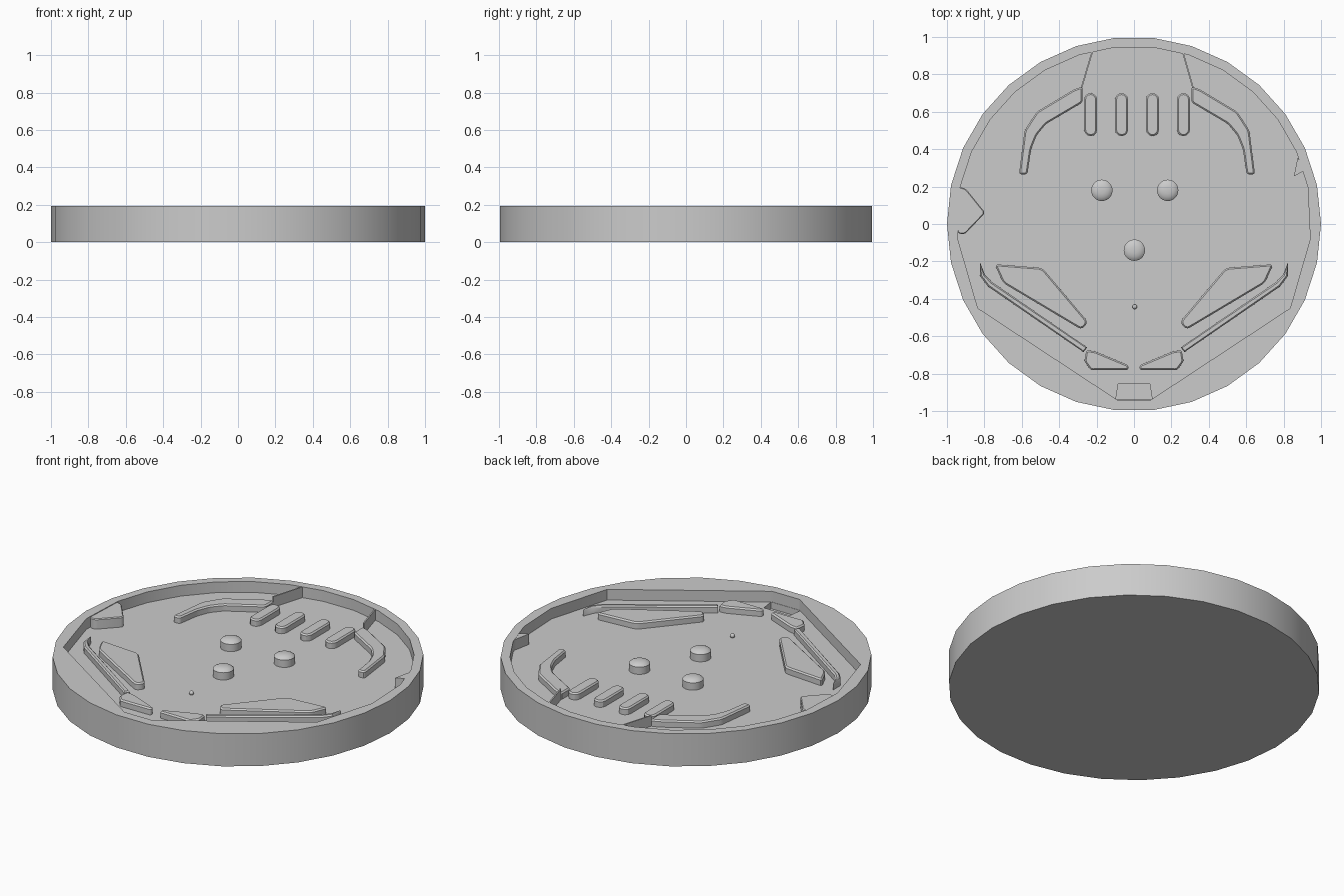
import bpy, bmesh, math

if "Cube" in bpy.data.objects:
    bpy.data.objects.remove(bpy.data.objects["Cube"])

FLOOR, RIM = 0.13, 0.194


def link(name, bm, smooth=True):
    bmesh.ops.recalc_face_normals(bm, faces=bm.faces[:])
    me = bpy.data.meshes.new(name)
    bm.to_mesh(me)
    bm.free()
    ob = bpy.data.objects.new(name, me)
    bpy.context.collection.objects.link(ob)
    if smooth:
        bpy.ops.object.select_all(action='DESELECT')
        ob.select_set(True)
        bpy.context.view_layer.objects.active = ob
        bpy.ops.object.shade_smooth_by_angle(angle=math.radians(30))
    return ob


def prism(name, pts, z0, z1, chamfer=0.0, radius=0.0, smooth=True):
    """Extruded outline with optional rounded corners and chamfered top."""
    bm = bmesh.new()
    bm.faces.new([bm.verts.new((x, y, z0)) for x, y in pts])
    if radius:
        bmesh.ops.bevel(bm, geom=bm.verts[:], offset=radius, segments=3,
                        profile=0.5, affect='VERTICES', clamp_overlap=True)
    bm.faces.ensure_lookup_table()
    base = bm.faces[0]
    base.normal_update()
    if base.normal.z < 0:
        base.normal_flip()
    ext = bmesh.ops.extrude_face_region(bm, geom=[base], use_keep_orig=True)
    for v in [g for g in ext['geom'] if isinstance(g, bmesh.types.BMVert)]:
        v.co.z = z1 - chamfer
    bm.normal_update()
    bmesh.ops.recalc_face_normals(bm, faces=bm.faces[:])
    if chamfer:
        top = max(bm.faces, key=lambda f: f.calc_center_median().z)
        bmesh.ops.inset_region(bm, faces=[top], thickness=chamfer)
        for v in top.verts:
            v.co.z = z1
    return link(name, bm, smooth)


def cut(target, cutter):
    mod = target.modifiers.new("cut", 'BOOLEAN')
    mod.operation, mod.object, mod.solver = 'DIFFERENCE', cutter, 'EXACT'
    bpy.context.view_layer.objects.active = target
    bpy.ops.object.modifier_apply(modifier=mod.name)
    bpy.data.objects.remove(cutter)


def ring(r, a0=0, a1=348):
    return [(r * math.cos(math.radians(a)), r * math.sin(math.radians(a)))
            for a in range(a0, a1 + 1, 12)]


def mirror(pts, shift=0.0):
    return [(shift - x, y) for x, y in pts]


# Round tray, hollowed by an arch-shaped pocket and a drain
tray = prism("tray", ring(1.0), 0, RIM, smooth=False)
pocket = ([(0.835, -0.45), (0.942, -0.08)] + ring(0.95, 12, 168)
          + [(-0.942, -0.08), (-0.835, -0.45), (-0.09, -0.94), (0.09, -0.94)])
cut(tray, prism("pocket_cutter", pocket, FLOOR, 0.4, smooth=False))
drain = [(-0.085, -0.855), (0.085, -0.855), (0.097, -0.938), (-0.097, -0.938)]
cut(tray, prism("drain_cutter", drain, FLOOR - 0.04, 0.4, smooth=False))
tray.select_set(True)
bpy.context.view_layer.objects.active = tray
bpy.ops.object.shade_smooth_by_angle(angle=math.radians(30))

Z0, Z1, C = FLOOR - 0.01, 0.17, 0.008

# Mirrored pieces: slingshots, flippers, side guides
sling = [(-0.745, -0.215), (-0.49, -0.235), (-0.245, -0.525), (-0.28, -0.565), (-0.70, -0.315)]
flipper = [(-0.255, -0.675), (-0.21, -0.68), (-0.03, -0.755), (-0.03, -0.78),
           (-0.23, -0.782), (-0.265, -0.735)]
guide = [(-0.823, -0.205), (-0.822, -0.28), (-0.78, -0.335), (-0.27, -0.685),
         (-0.25, -0.66), (-0.76, -0.31), (-0.797, -0.27)]
arc = [(-0.275, 0.735), (-0.32, 0.72), (-0.52, 0.60), (-0.585, 0.50), (-0.615, 0.265),
       (-0.57, 0.265), (-0.55, 0.40), (-0.52, 0.475), (-0.47, 0.535), (-0.275, 0.65)]
for name, pts, rad, shift in (("slingshot", sling, 0.02, 0), ("flipper", flipper, 0.01, 0),
                              ("side_guide", guide, 0, 0), ("arc_guide", arc, 0.014, 0.032)):
    prism(name + "_left", pts, Z0, Z1, C, rad)
    prism(name + "_right", mirror(pts, shift), Z0, Z1, C, rad)

# Four lane dividers with round ends
for i in range(4):
    cx, r = -0.232 + i * 0.1655, 0.035
    pts = []
    for cy, start in ((0.665, 0), (0.505, 180)):
        pts += [(cx + r * math.cos(math.radians(start + k * 30)),
                 cy + r * math.sin(math.radians(start + k * 30))) for k in range(7)]
    prism(f"lane_divider_{i + 1}", pts, Z0, Z1, C)

# Thin fins joining the arcs to the rim
for name, a, b in (("fin_left", (-0.222, 0.925), (-0.28, 0.73)),
                   ("fin_right", (0.262, 0.915), (0.315, 0.73))):
    t = 0.004
    prism(name, [(a[0] - t, a[1]), (a[0] + t, a[1]), (b[0] + t, b[1]), (b[0] - t, b[1])],
          Z0, RIM - 0.001, smooth=False)

# Wall blocks on the left and right
prism("left_block", [(-0.945, 0.20), (-0.90, 0.19), (-0.795, 0.06), (-0.905, -0.055),
                     (-0.945, -0.05)], Z0, 0.19, 0.005, 0.015)
prism("right_block", [(0.875, 0.355), (0.855, 0.255), (0.912, 0.285)], Z0, RIM - 0.001, smooth=False)

# Domed bumpers
for i, (x, y) in enumerate(((-0.172, 0.18), (0.18, 0.18), (0.002, -0.14))):
    n, profile = 28, [(0.057, Z0), (0.057, 0.173), (0.050, 0.180), (0.036, 0.187), (0.018, 0.191)]
    bm = bmesh.new()
    rows = [[bm.verts.new((x + r * math.cos(k * math.tau / n), y + r * math.sin(k * math.tau / n), z))
             for k in range(n)] for r, z in profile]
    for lo, hi in zip(rows, rows[1:]):
        for k in range(n):
            bm.faces.new((lo[k], lo[(k + 1) % n], hi[(k + 1) % n], hi[k]))
    bm.faces.new(rows[-1])
    bm.faces.new(rows[0][::-1])
    link(f"bumper_{i + 1}", bm)

# Small ball
bm = bmesh.new()
bmesh.ops.create_uvsphere(bm, u_segments=16, v_segments=10, radius=0.013)
bmesh.ops.translate(bm, vec=(0.004, -0.443, FLOOR + 0.013), verts=bm.verts[:])
link("ball", bm)
